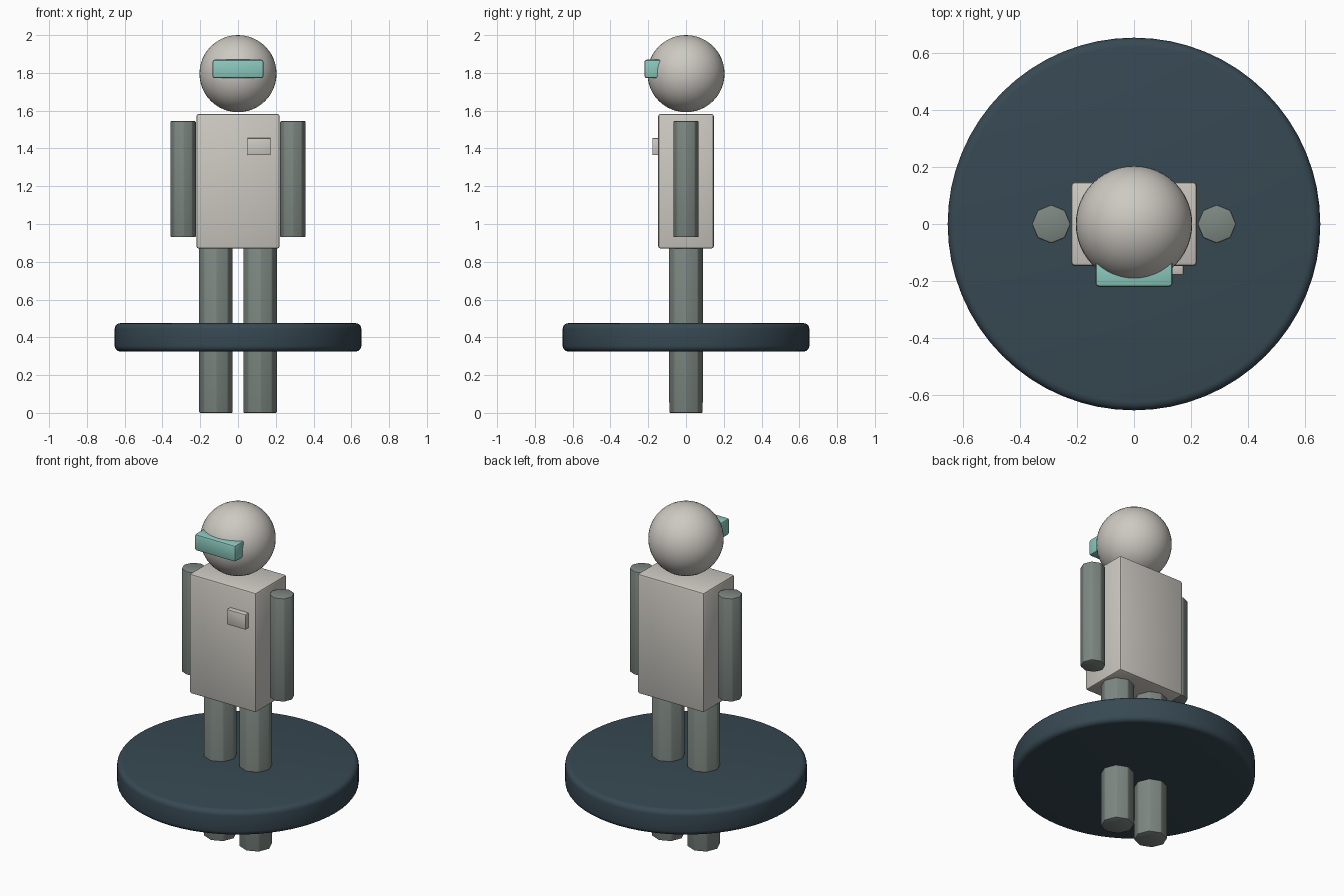
import bpy
import math

cube = bpy.data.objects.get("Cube")
if cube:
    bpy.data.objects.remove(cube, do_unlink=True)


def material(name, rgb):
    mat = bpy.data.materials.new(name)
    mat.use_nodes = True
    mat.diffuse_color = (*rgb, 1)
    mat.node_tree.nodes["Principled BSDF"].inputs["Base Color"].default_value = (*rgb, 1)
    return mat


pale = material("pale_grey", (0.61, 0.585, 0.54))
grey = material("green_grey", (0.205, 0.243, 0.222))
teal = material("teal", (0.26, 0.58, 0.515))
navy = material("dark_slate_blue", (0.038, 0.066, 0.086))


def finish(name, mat, bevel=0.0, segments=2):
    """Name and colour the active object, round its edges and smooth it."""
    obj = bpy.context.object
    obj.name = name
    obj.data.materials.append(mat)
    if bevel:
        bpy.ops.object.transform_apply(location=False, rotation=False, scale=True)
        mod = obj.modifiers.new("rounded_edges", "BEVEL")
        mod.width = bevel
        mod.segments = segments
        mod.limit_method = "ANGLE"
        mod.angle_limit = math.radians(30)
        bpy.ops.object.modifier_apply(modifier=mod.name)
    bpy.ops.object.shade_smooth_by_angle(angle=math.radians(30))
    return obj


def box(name, mat, low, high, bevel):
    centre = [(a + b) / 2 for a, b in zip(low, high)]
    bpy.ops.mesh.primitive_cube_add(size=1, location=centre)
    bpy.context.object.scale = [b - a for a, b in zip(low, high)]
    return finish(name, mat, bevel)


def cylinder(name, mat, x, radius, bottom, top, sides, bevel, segments=2):
    bpy.ops.mesh.primitive_cylinder_add(
        vertices=sides, radius=radius, depth=top - bottom,
        location=(x, 0, (bottom + top) / 2))
    return finish(name, mat, bevel, segments)


# Body and chest badge
box("torso", pale, (-0.22, -0.147, 0.87), (0.22, 0.147, 1.583), 0.012)
box("chest_badge", pale, (0.05, -0.178, 1.365), (0.173, -0.13, 1.455), 0.004)

# Head and visor
bpy.ops.mesh.primitive_uv_sphere_add(
    segments=48, ring_count=24, radius=0.204, location=(0, 0, 1.796))
finish("head", pale)
box("visor", teal, (-0.135, -0.22, 1.772), (0.135, -0.12, 1.87), 0.012)

# Arms and legs
for side, sign in (("left", 1), ("right", -1)):
    cylinder(side + "_arm", grey, sign * 0.29, 0.068, 0.93, 1.545, 8, 0.006)
    cylinder(side + "_leg", grey, sign * 0.117, 0.09, 0, 0.9, 8, 0.006)

# Disc around the legs
cylinder("disc", navy, 0, 0.653, 0.325, 0.475, 64, 0.03, 4)
